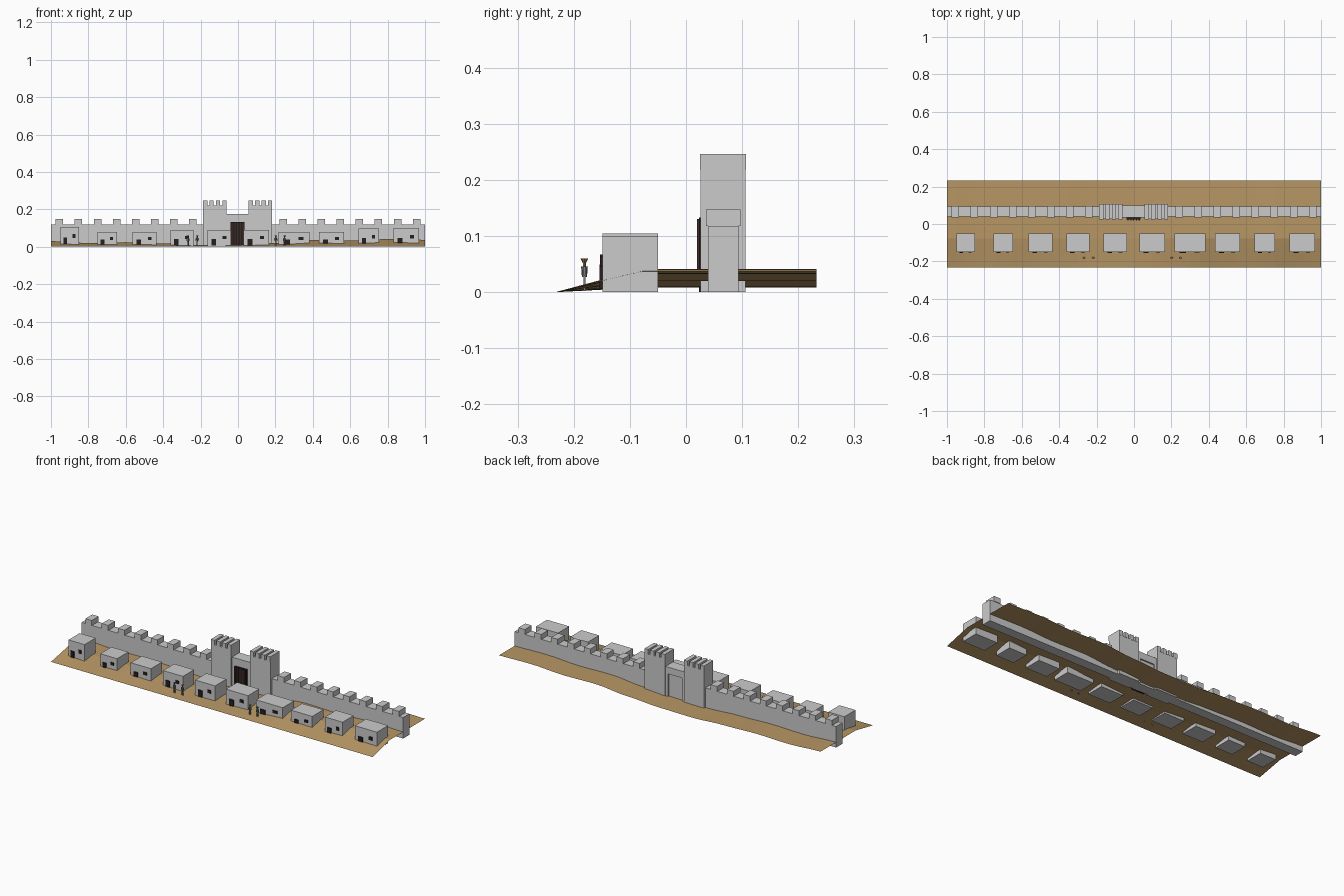
import bpy, bmesh, math
from mathutils import Matrix, Vector

if "Cube" in bpy.data.objects:
    bpy.data.objects.remove(bpy.data.objects["Cube"])


def material(name, rgb):
    m = bpy.data.materials.new(name)
    m.use_nodes = True
    m.diffuse_color = (*rgb, 1)
    node = next(n for n in m.node_tree.nodes if n.type == 'BSDF_PRINCIPLED')
    node.inputs["Base Color"].default_value = (*rgb, 1)
    return m


STONE = material("pale stone", (0.6, 0.6, 0.6))
EARTH = material("sandy earth", (0.48, 0.31, 0.13))
DARK = material("dark wood", (0.02, 0.013, 0.012))
PLANK = material("brown plank", (0.05, 0.025, 0.02))
CLOTH = material("grey cloth", (0.2, 0.22, 0.2))
BASKET = material("straw basket", (0.3, 0.2, 0.08))


def finish(name, bm, *mats):
    mesh = bpy.data.meshes.new(name)
    bm.to_mesh(mesh)
    bm.free()
    for m in mats:
        mesh.materials.append(m)
    ob = bpy.data.objects.new(name, mesh)
    bpy.context.collection.objects.link(ob)
    return ob


def add_box(bm, x, y, z, mat=0):
    """Add a box given its (low, high) range on each axis."""
    size = [r[1] - r[0] for r in (x, y, z)]
    mid = Vector([(r[0] + r[1]) / 2 for r in (x, y, z)])
    made = bmesh.ops.create_cube(bm, size=1, matrix=Matrix.Translation(mid) @ Matrix.Diagonal((*size, 1)))
    for f in {f for v in made["verts"] for f in v.link_faces}:
        f.material_index = mat


def add_cone(bm, x, y, z0, z1, r0, r1, mat=0):
    made = bmesh.ops.create_cone(bm, cap_ends=True, segments=8, radius1=r0, radius2=r1, depth=z1 - z0,
                                 matrix=Matrix.Translation((x, y, (z0 + z1) / 2)))
    for f in {f for v in made["verts"] for f in v.link_faces}:
        f.material_index = mat


# Rolling ground sheet: flat front edge, ramp, then a wavy plateau
HILLS = [.03, .02, .024, .018, .008, .01, .02, .036, .032, .041, .037]


def ground_height(x, y):
    t = (x + 1) / 0.2
    i = min(int(t), len(HILLS) - 2)
    s = (1 - math.cos(math.pi * (t - i))) / 2
    ridge = HILLS[i] * (1 - s) + HILLS[i + 1] * s
    return ridge * min(1, (y + 0.233) / 0.153)


bm = bmesh.new()
bmesh.ops.create_grid(bm, x_segments=40, y_segments=12, size=1)
for v in bm.verts:
    v.co.y *= 0.233
    v.co.z = ground_height(v.co.x, v.co.y)
finish("ground", bm, EARTH)

# Crenellated curtain walls on both sides of the gate
for side, label in ((-1, "right"), (1, "left")):
    bm = bmesh.new()
    add_box(bm, sorted((side, side * 0.18)), (0.039, 0.094), (0, 0.118))
    for k in range(8):
        c = side * (0.241 + 0.102 * k)
        add_box(bm, (c - 0.02, c + 0.02), (0.036, 0.097), (0.118, 0.147))
    finish(label + "_curtain_wall", bm, STONE)

    # Gate tower with four merlons running front to back
    bm = bmesh.new()
    x0, x1 = sorted((side * 0.059 - 0.002, side * 0.185 - 0.002))
    add_box(bm, (x0, x1), (0.026, 0.106), (0, 0.22))
    pitch = (x1 - x0 - 0.023) / 3
    for k in range(4):
        m = x0 + k * pitch
        add_box(bm, (m, m + 0.023), (0.025, 0.107), (0.218, 0.246))
    finish(label + "_gate_tower", bm, STONE)

# Gatehouse: piers and lintel around a through passage
bm = bmesh.new()
for x in ((-0.062, -0.046), (0.042, 0.058)):
    add_box(bm, x, (0.034, 0.1), (0, 0.138))
add_box(bm, (-0.062, 0.058), (0.034, 0.1), (0.138, 0.176))
add_box(bm, (-0.046, 0.042), (0.034, 0.092), (0, 0.138))
finish("gatehouse", bm, STONE)

# Gate leaves with raised planks
bm = bmesh.new()
add_box(bm, (-0.04, 0.036), (0.023, 0.036), (0, 0.133))
for k in range(5):
    c = -0.032 + 0.015 * k
    add_box(bm, (c - 0.003, c + 0.003), (0.02, 0.024), (0.01, 0.13), 1)
finish("gate", bm, DARK, PLANK)

# Row of flat-roofed houses: centre, width, height
HOUSES = [(-.9, .1, .105), (-.7, .105, .08), (-.5, .126, .08), (-.3, .124, .09), (-.1, .124, .09),
          (.098, .138, .09), (.3, .165, .08), (.5, .132, .08), (.7, .11, .098), (.9, .138, .099)]
for n, (c, w, h) in enumerate(HOUSES, 1):
    bm = bmesh.new()
    add_box(bm, (c - w / 2, c + w / 2), (-0.149, -0.05), (0, h))
    finish("house_%d" % n, bm, STONE)
    bm = bmesh.new()
    left = c - w / 2
    add_box(bm, (left + w * .16, left + w * .36), (-0.154, -0.148), (0.006, h * .47))
    add_box(bm, (left + w * .64, left + w * .8), (-0.153, -0.148), (h * .45, h * .64))
    finish("house_%d_door_and_window" % n, bm, DARK)

# Villagers carrying baskets on their heads
for n, x in enumerate((-0.268, -0.218, 0.202, 0.249), 1):
    y = -0.181
    bm = bmesh.new()
    for dx in (-0.003, 0.003):
        add_box(bm, (x + dx - .0018, x + dx + .0018), (y - .002, y + .002), (0.002, 0.03))
    add_cone(bm, x, y, 0.027, 0.046, 0.0045, 0.006)
    for dx in (-0.007, 0.007):
        add_box(bm, (x + dx - .0012, x + dx + .0012), (y - .0015, y + .0015), (0.03, 0.045))
    add_cone(bm, x, y, 0.046, 0.052, 0.003, 0.003, 1)
    add_cone(bm, x, y, 0.052, 0.06, 0.003, 0.007, 1)
    finish("villager_%d" % n, bm, CLOTH, BASKET)
